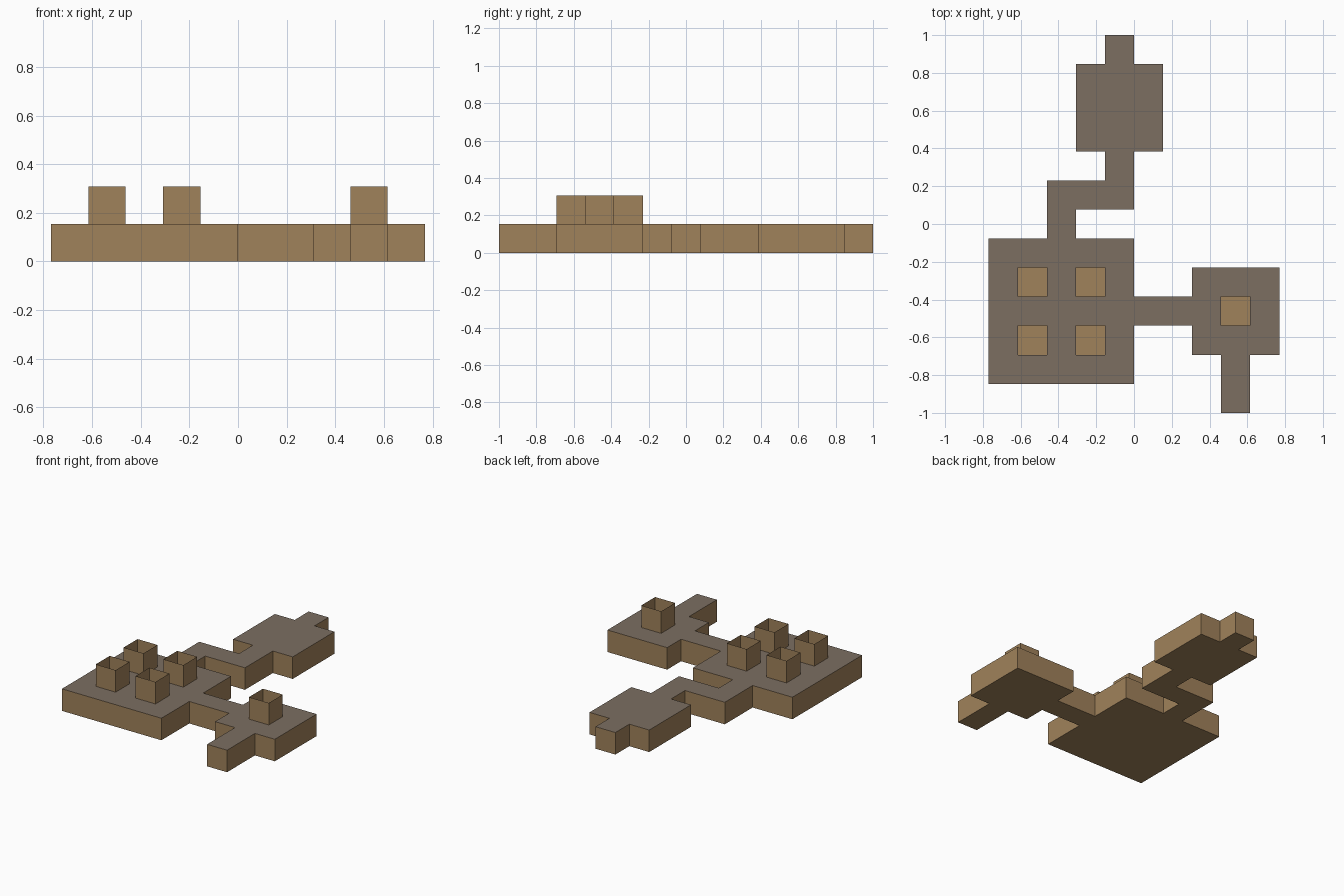
import bpy, bmesh

if "Cube" in bpy.data.objects:
    bpy.data.objects.remove(bpy.data.objects["Cube"])

U = 2 / 13            # one floor tile; the plan is 10 x 13 tiles


def material(name, rgb):
    m = bpy.data.materials.new(name)
    lin = [((c / 255 + 0.055) / 1.055) ** 2.4 for c in rgb]
    m.diffuse_color = (*lin, 1)
    m.use_nodes = True
    m.node_tree.nodes["Principled BSDF"].inputs["Base Color"].default_value = m.diffuse_color
    return m


STONE = material("wall_brown", (160, 130, 91))
FLOOR = material("floor_grey", (124, 110, 97))

# Plan rectangles in tiles: x0, y0, x1, y1 from the front left corner
RECTS = [
    (0, 1, 5, 6),      # large room
    (7, 2, 10, 5),     # side room
    (3, 9, 6, 12),     # back room
    (5, 3, 7, 4),      # corridor to side room
    (8, 0, 9, 2),      # front exit
    (2, 6, 3, 8),      # bent corridor to back room
    (3, 7, 5, 8),
    (4, 8, 5, 9),
    (4, 12, 5, 13),    # back exit
]
PILLARS = {(1, 2), (3, 2), (1, 4), (3, 4), (8, 3)}
tiles = {(x, y) for a, b, c, d in RECTS for x in range(a, c) for y in range(b, d)}


def quad(bm, pts, mat=0):
    vs = [bm.verts.new(((x - 5) * U, (y - 6.5) * U, z * U)) for x, y, z in pts]
    bm.faces.new(vs).material_index = mat


def walls(bm, cells, z0, z1):
    """Outer side faces around a set of tiles."""
    for x, y in cells:
        for dx, dy, a, b in ((0, -1, (0, 0), (1, 0)), (1, 0, (1, 0), (1, 1)),
                             (0, 1, (1, 1), (0, 1)), (-1, 0, (0, 1), (0, 0))):
            if (x + dx, y + dy) not in cells:
                p, q = (x + a[0], y + a[1]), (x + b[0], y + b[1])
                quad(bm, [(*p, z0), (*q, z0), (*q, z1), (*p, z1)])


def finish(bm, name):
    bmesh.ops.remove_doubles(bm, verts=bm.verts, dist=1e-4)
    me = bpy.data.meshes.new(name)
    bm.to_mesh(me)
    bm.free()
    me.materials.append(STONE)
    me.materials.append(FLOOR)
    bpy.context.collection.objects.link(bpy.data.objects.new(name, me))


# Rooms and corridors: brown sides and underside, grey top open under pillars
bm = bmesh.new()
walls(bm, tiles, 0, 1)
for x, y in tiles:
    ring = [(x, y), (x + 1, y), (x + 1, y + 1), (x, y + 1)]
    quad(bm, [(*p, 0) for p in reversed(ring)])
    if (x, y) not in PILLARS:
        quad(bm, [(*p, 1) for p in ring], 1)
finish(bm, "rooms_and_corridors")

# Hollow pillars, open at the top
bm = bmesh.new()
walls(bm, PILLARS, 1, 2)
finish(bm, "pillars")
